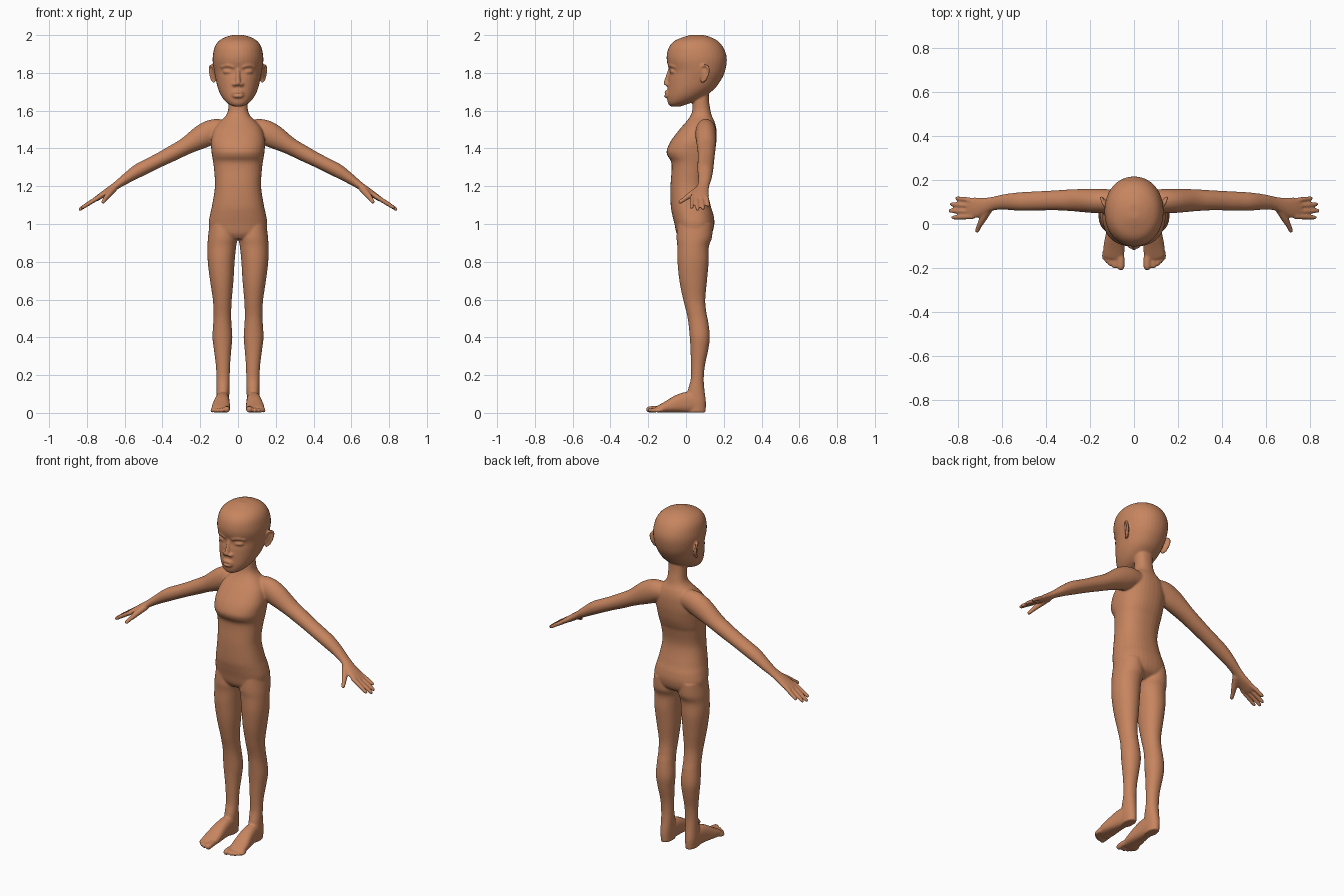
import bpy, bmesh, math
from mathutils import Vector, Matrix

X, Y, Z = Vector((1, 0, 0)), Vector((0, 1, 0)), Vector((0, 0, 1))
SIDES = 36
bm = bmesh.new()


def smooth_path(rows, steps=6):
    """Catmull-Rom interpolation through rows of numbers."""
    out = []
    for i in range(len(rows) - 1):
        a, b, c, d = rows[max(i - 1, 0)], rows[i], rows[i + 1], rows[min(i + 2, len(rows) - 1)]
        for k in range(steps):
            t = k / steps
            out.append([0.5 * (2 * q + (r - p) * t + (2 * p - 5 * q + 4 * r - s) * t * t
                               + (3 * q - p - 3 * r + s) * t ** 3) for p, q, r, s in zip(a, b, c, d)])
    out.append(list(rows[-1]))
    return out


def ring(c, u, v, ru, rv, power=2.0):
    pts = []
    for i in range(SIDES):
        a = 2 * math.pi * i / SIDES
        ca, sa = math.cos(a), math.sin(a)
        e = 2 / power
        pts.append(c + u * (math.copysign(abs(ca) ** e, ca) * max(ru, .002))
                   + v * (math.copysign(abs(sa) ** e, sa) * max(rv, .002)))
    return pts


def skin(rings):
    rows = [[bm.verts.new(p) for p in r] for r in rings]
    for a, b in zip(rows, rows[1:]):
        for i in range(SIDES):
            j = (i + 1) % SIDES
            bm.faces.new((a[i], a[j], b[j], b[i]))
    bm.faces.new(rows[0][::-1])
    bm.faces.new(rows[-1])


def slices(rows, power=2.0, s=1):
    """Stack of level sections: z, x low, x high, y front, y back."""
    skin([ring(Vector((s * (x0 + x1) / 2, (yf + yb) / 2, z)), X, Y, (x1 - x0) / 2, (yb - yf) / 2, power)
          for z, x0, x1, yf, yb in smooth_path(rows)])


def limb(rows, side=Y, s=1, power=2.0):
    """Round-ended tube: x, y, z, radius along side, radius across."""
    path = smooth_path([(s * r[0],) + tuple(r[1:3]) + (r[3], r[-1]) for r in rows])
    pos = [Vector(p[:3]) for p in path]
    rings = []
    for i, p in enumerate(path):
        t = (pos[min(i + 1, len(pos) - 1)] - pos[max(i - 1, 0)]).normalized()
        u = (side - t * side.dot(t)).normalized()
        v = t.cross(u)
        caps = [0]
        if i == 0:
            caps = [-80, -60, -35, 0]
        elif i == len(path) - 1:
            caps = [0, 35, 60, 80]
        for deg in caps:
            a = math.radians(deg)
            c = pos[i] + t * (math.sin(a) * min(p[3], p[4]))
            rings.append(ring(c, u, v, p[3] * math.cos(a), p[4] * math.cos(a), power))
    skin(rings)


def blob(c, r, turn=0, s=1):
    m = Matrix.Translation((s * c[0], c[1], c[2])) @ Matrix.Rotation(s * turn, 4, 'Z') @ Matrix.Diagonal((*r, 1))
    bmesh.ops.create_icosphere(bm, subdivisions=4, radius=1, matrix=m)


# Torso and neck
torso = [(.92, .06, -.03, .09), (.95, .14, -.05, .135), (1.0, .155, -.061, .15), (1.05, .148, -.073, .145),
         (1.1, .137, -.081, .13), (1.2, .122, -.082, .11), (1.29, .127, -.076, .123), (1.33, .132, -.079, .137),
         (1.36, .137, -.097, .147), (1.39, .141, -.102, .154), (1.44, .143, -.08, .161), (1.5, .128, -.035, .161),
         (1.54, .098, 0, .152), (1.57, .067, .022, .138), (1.6, .053, .033, .13), (1.65, .05, .036, .122),
         (1.72, .05, .036, .12)]
slices([(z, -w, w, f, b) for z, w, f, b in torso], 2.3)

# Head
head = [(1.622, .02, -.08, -.03), (1.632, .045, -.092, 0), (1.65, .068, -.098, .05), (1.68, .09, -.1, .105),
        (1.72, .107, -.098, .155), (1.77, .119, -.094, .19), (1.81, .127, -.088, .207), (1.86, .134, -.101, .216),
        (1.9, .132, -.101, .212), (1.94, .122, -.088, .194), (1.97, .1, -.06, .167), (1.99, .065, -.012, .128),
        (2.001, .025, .025, .09)]
slices([(z, -w, w, f, b) for z, w, f, b in head], 2.1)

# Nose and lips
limb([(0, -.086, 1.82, .008), (0, -.098, 1.775, .011), (0, -.107, 1.746, .013)], X)
for z, r in ((1.697, .008), (1.678, .009)):
    limb([(-.036, -.086, 1.688, .004), (-.015, -.104, z, r), (.015, -.104, z, r), (.036, -.086, 1.688, .004)], Z)

for s in (1, -1):
    # Nostril, eye and brow
    blob((.017, -.099, 1.739), (.013, .012, .01), 0, s)
    blob((.054, -.071, 1.806), (.027, .013, .011), .35, s)
    limb([(.025, -.088, 1.832, .008), (.055, -.081, 1.84, .008), (.085, -.058, 1.832, .007)], Z, s)
    # Ear with raised rim
    blob((.13, .095, 1.793), (.009, .026, .042), -.5, s)
    limb([(.124, .077, 1.8, .006), (.136, .087, 1.836, .007), (.148, .115, 1.832, .007), (.147, .118, 1.8, .007),
          (.138, .1, 1.765, .007), (.126, .084, 1.752, .007)], X, s)
    # Arm and palm
    limb([(.06, .105, 1.5, .045, .05), (.12, .105, 1.494, .053, .062), (.18, .105, 1.468, .055, .064),
          (.275, .108, 1.413, .05, .046), (.34, .108, 1.378, .046, .042), (.41, .106, 1.342, .044, .038),
          (.47, .104, 1.312, .043, .037), (.53, .102, 1.281, .041, .036), (.59, .1, 1.242, .035, .028),
          (.64, .093, 1.207, .031, .021), (.68, .083, 1.179, .037, .019), (.72, .075, 1.153, .047, .016),
          (.75, .07, 1.133, .047, .013)], Y, s)
    # Fingers and thumb
    for y0, y1, tip in ((.106, .117, .805), (.082, .09, .829), (.058, .06, .836), (.034, .03, .822)):
        limb([(.735, y0, 1.143, .0125), (tip - .04, (y0 + y1) / 2, 1.207 - .655 * (tip - .68), .0115),
              (tip, y1, 1.207 - .655 * (tip - .64), .0095)], Y, s)
    limb([(.66, .07, 1.185, .019), (.688, .022, 1.153, .016), (.704, -.008, 1.132, .012),
          (.714, -.03, 1.117, .0105)], Z, s)
    # Leg
    leg = [(1.0, .01, .15, -.045, .14), (.93, .002, .159, -.05, .138), (.88, .01, .161, -.046, .121),
           (.8, .018, .16, -.045, .12), (.7, .024, .148, -.035, .111), (.6, .033, .133, -.015, .102),
           (.53, .036, .13, .003, .108), (.48, .035, .131, .012, .118), (.4, .03, .135, .02, .126),
           (.33, .036, .127, .024, .117), (.25, .042, .117, .026, .1), (.18, .044, .114, .025, .094),
           (.12, .045, .114, .01, .098), (.06, .048, .115, 0, .105), (.002, .05, .11, 0, .104)]
    slices(leg, 2.1, s)
    # Foot and toes
    limb([(.08, .06, .045, .032, .044), (.082, .02, .056, .036, .055), (.085, -.035, .05, .041, .049),
          (.09, -.1, .032, .048, .031), (.093, -.145, .02, .047, .019)], X, s, 2.5)
    for x0, x1, tip, r in ((.063, .06, -.194, .017), (.089, .088, -.19, .0125), (.107, .107, -.181, .0115),
                           (.122, .122, -.168, .011), (.134, .135, -.153, .0105)):
        limb([(x0, -.13, r + .004, r), (x1, (tip - .13) / 2, r + .004, r), (x1, tip, r + .001, r)], X, s)

bmesh.ops.recalc_face_normals(bm, faces=bm.faces[:])
mesh = bpy.data.meshes.new("body")
bm.to_mesh(mesh)
bm.free()
body = bpy.data.objects.new("body", mesh)
bpy.context.collection.objects.link(body)

# Blend all parts into one continuous skin
remesh = body.modifiers.new("blend_parts", 'REMESH')
remesh.mode = 'VOXEL'
remesh.voxel_size = .0055
remesh.use_smooth_shade = True
soften = body.modifiers.new("soften", 'SMOOTH')
soften.factor = .5
soften.iterations = 4

skin_colour = bpy.data.materials.new("warm_brown_skin")
skin_colour.diffuse_color = (.57, .235, .115, 1)
mesh.materials.append(skin_colour)
for p in mesh.polygons:
    p.use_smooth = True
